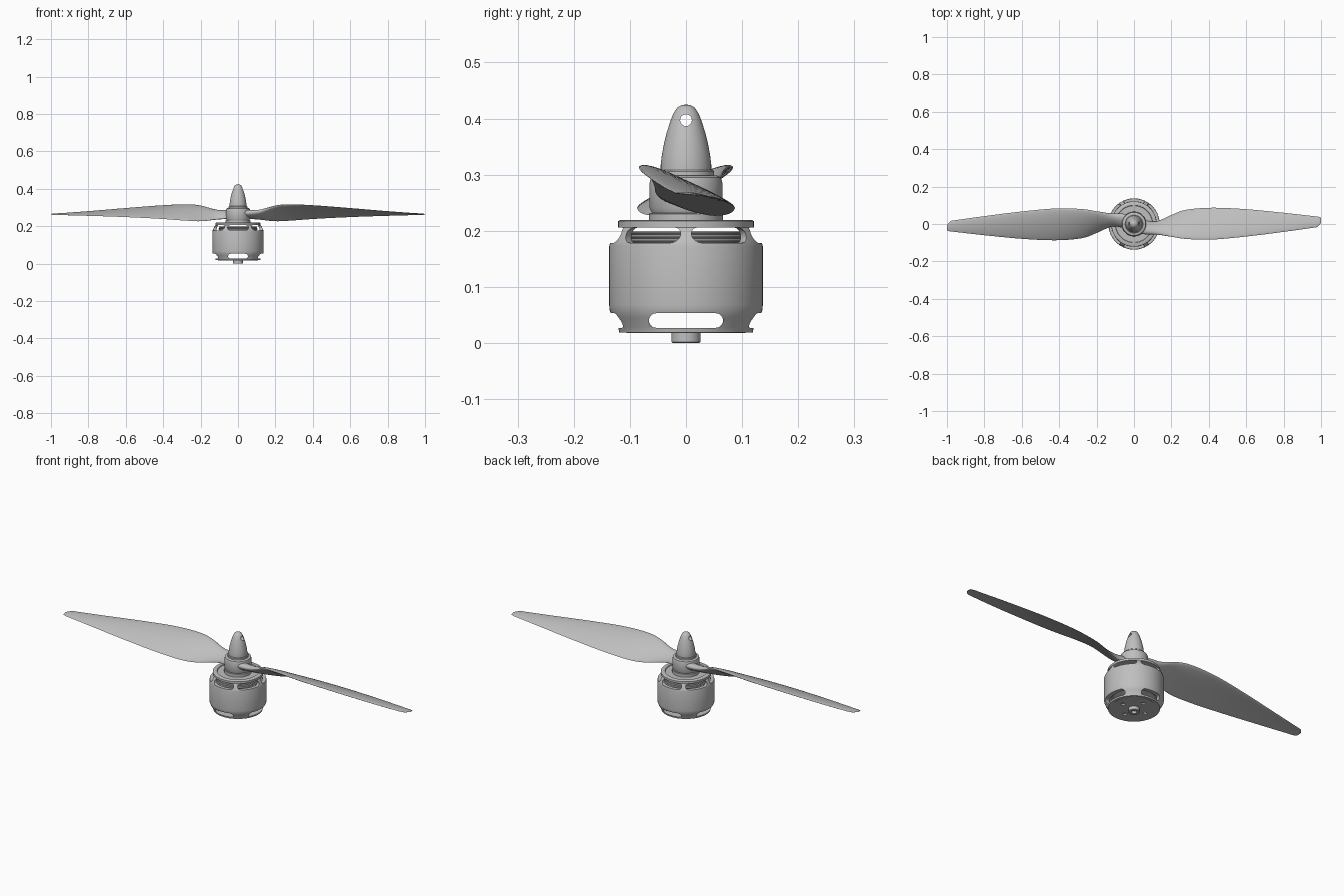
import bpy, bmesh, math
from mathutils import Vector, Matrix

cube = bpy.data.objects.get("Cube")
if cube:
    bpy.data.objects.remove(cube, do_unlink=True)

grey = bpy.data.materials.new("plain grey")
grey.use_nodes = True
colour = (0.52, 0.52, 0.52, 1)
grey.diffuse_color = colour
grey.node_tree.nodes["Principled BSDF"].inputs["Base Color"].default_value = colour


def finish(bm, name, angle=35):
    bmesh.ops.recalc_face_normals(bm, faces=bm.faces)
    mesh = bpy.data.meshes.new(name)
    bm.to_mesh(mesh)
    bm.free()
    mesh.materials.append(grey)
    obj = bpy.data.objects.new(name, mesh)
    bpy.context.collection.objects.link(obj)
    activate(obj)
    bpy.ops.object.shade_smooth_by_angle(angle=math.radians(angle))
    return obj


def activate(obj):
    bpy.ops.object.select_all(action='DESELECT')
    obj.select_set(True)
    bpy.context.view_layer.objects.active = obj


def lathe(name, profile, steps=72):
    """Spin an (r, z) profile about the vertical axis."""
    bm = bmesh.new()
    verts = [bm.verts.new((r, 0, z)) for r, z in profile]
    edges = [bm.edges.new(pair) for pair in zip(verts, verts[1:])]
    bmesh.ops.spin(bm, geom=verts + edges, axis=(0, 0, 1), cent=(0, 0, 0),
                   angle=math.tau, steps=steps, use_duplicate=False)
    bmesh.ops.remove_doubles(bm, verts=bm.verts, dist=0.0001)
    return finish(bm, name)


def prism(outline, start, end, matrix):
    """Extrude a 2D outline along local x, from start to end."""
    bm = bmesh.new()
    a, b = [[bm.verts.new(matrix @ Vector((x, u, v))) for u, v in outline]
            for x in (start, end)]
    bm.faces.new(a)
    bm.faces.new(b)
    for i in range(len(a)):
        bm.faces.new((a[i - 1], a[i], b[i], b[i - 1]))
    return finish(bm, "cutter")


def stadium(half_width, radius, count=10):
    """Rounded slot outline; zero straight length gives a circle."""
    points = []
    for side in (1, -1):
        for i in range(count + 1):
            t = math.pi * (i / count - 0.5)
            points.append((side * (half_width - radius + radius * math.cos(t)),
                           side * radius * math.sin(t)))
    if half_width == radius:
        points = points[:count] + points[count + 1:-1]
    return points


def cut(target, cutter):
    mod = target.modifiers.new("cut", 'BOOLEAN')
    mod.object = cutter
    mod.solver = 'EXACT'
    activate(target)
    bpy.ops.object.modifier_apply(modifier=mod.name)
    bpy.data.objects.remove(cutter, do_unlink=True)


def turn(degrees, z):
    return Matrix.Translation((0, 0, z)) @ Matrix.Rotation(math.radians(degrees), 4, 'Z')


# Motor can: hollow shell with tapered shoulders
can = lathe("motor_can", [
    (0.104, 0.019), (0.119, 0.019), (0.121, 0.028), (0.131, 0.045), (0.136, 0.058),
    (0.137, 0.068), (0.137, 0.172), (0.135, 0.18), (0.126, 0.2), (0.121, 0.206),
    (0.121, 0.217), (0.118, 0.219), (0.1, 0.219), (0.098, 0.215), (0, 0.215),
    (0, 0.206), (0.108, 0.206), (0.113, 0.19), (0.118, 0.175), (0.118, 0.065),
    (0.104, 0.028), (0.104, 0.019)])
for k in range(6):
    cut(can, prism(stadium(0.056, 0.0135), 0.085, 0.2, turn(30 + 60 * k, 0.192)))
for k in range(4):
    width = 0.053 if k % 2 else 0.066
    cut(can, prism(stadium(width, 0.013), 0.075, 0.2, turn(90 * k, 0.04)))

# Base plate with screw holes
base = lathe("base_plate", [(0, 0.018), (0.106, 0.018), (0.106, 0.026), (0, 0.026)])
down = Matrix.Rotation(math.radians(90), 4, 'Y')
for k in range(4):
    t = k * math.pi / 2
    place = Matrix.Translation((0.065 * math.cos(t), 0.065 * math.sin(t), 0))
    cut(base, prism(stadium(0.01, 0.01), -0.1, 0.1, place @ down))

lathe("shaft_end", [(0, 0.012), (0.012, 0.012), (0.012, 0), (0.024, 0), (0.026, 0.002),
                    (0.026, 0.02), (0, 0.02)], 40)

# Stator with ridged windings
ridges = [(0, 0.06)]
for i in range(20):
    z = 0.06 + 0.007 * i
    ridges += [(0.1, z), (0.103, z + 0.002), (0.103, z + 0.004), (0.1, z + 0.006)]
lathe("stator_windings", ridges + [(0, ridges[-1][1])], 48)

# Propeller mount, hub and washer
lathe("propeller_mount", [(0, 0.21), (0.066, 0.21), (0.066, 0.23), (0.064, 0.232), (0, 0.232)])
lathe("propeller_hub", [(0, 0.23), (0.06, 0.23), (0.065, 0.24), (0.065, 0.285),
                        (0.062, 0.295), (0.056, 0.298), (0, 0.298)])
lathe("washer", [(0, 0.296), (0.05, 0.296), (0.05, 0.306), (0.048, 0.308), (0, 0.308)])

# Spinner nut with a cross hole
spinner = lathe("spinner", [
    (0, 0.306), (0.045, 0.306), (0.045, 0.318), (0.043, 0.335), (0.039, 0.356),
    (0.034, 0.376), (0.028, 0.395), (0.022, 0.41), (0.015, 0.42), (0.008, 0.424),
    (0, 0.425)], 48)
cut(spinner, prism(stadium(0.0105, 0.0105), -0.1, 0.1, turn(0, 0.397)))

# Blade stations: x, front y, front z, back y, back z, thickness
stations = [
    (0.00, -0.050, 0.275, 0.040, 0.245, 0.040),
    (0.06, -0.054, 0.277, 0.020, 0.242, 0.036),
    (0.12, -0.055, 0.285, 0.014, 0.236, 0.030),
    (0.20, -0.068, 0.309, 0.048, 0.227, 0.022),
    (0.28, -0.080, 0.316, 0.076, 0.230, 0.018),
    (0.42, -0.083, 0.310, 0.087, 0.240, 0.014),
    (0.60, -0.067, 0.296, 0.079, 0.249, 0.011),
    (0.80, -0.042, 0.279, 0.060, 0.256, 0.008),
    (0.95, -0.021, 0.268, 0.043, 0.260, 0.005),
    (0.98, -0.015, 0.267, 0.040, 0.261, 0.004),
    (1.00, 0.006, 0.265, 0.034, 0.262, 0.002)]


def between(i, t):
    """Smooth interpolation of all station values."""
    last = len(stations) - 1
    a, b, c, d = (stations[min(max(i + k, 0), last)] for k in (-1, 0, 1, 2))
    row = []
    for p, q, r, s, in zip(a, b, c, d):
        row.append(q + 0.5 * t * (r - p + t * (2 * p - 5 * q + 4 * r - s
                                               + t * (3 * (q - r) + s - p))))
    return row


def section(row, count=14):
    """Cambered airfoil ring for one station."""
    x, front_y, front_z, back_y, back_z, thick = row
    front, back = Vector((x, front_y, front_z)), Vector((x, back_y, back_z))
    chord = back - front
    normal = Vector((0, -chord.z, chord.y)).normalized()
    ring = []
    for i in range(2 * count):
        angle = math.pi * i / count
        u = 0.5 - 0.5 * math.cos(angle)
        camber = 0.14 * chord.length * u * (1 - u)
        half = 0.5 * thick * math.sin(angle) * (1.2 - 0.5 * u)
        ring.append(front + chord * u + normal * (camber + half))
    return ring


def blade(name, degrees):
    rows = [between(i, t / 5) for i in range(len(stations) - 1) for t in range(5)]
    rows.append(stations[-1])
    bm = bmesh.new()
    rings = [[bm.verts.new(p) for p in section(row)] for row in rows]
    for a, b in zip(rings, rings[1:]):
        for i in range(len(a)):
            bm.faces.new((a[i - 1], a[i], b[i], b[i - 1]))
    bm.faces.new(rings[0])
    bm.faces.new(rings[-1])
    bm.transform(Matrix.Rotation(math.radians(degrees), 4, 'Z'))
    finish(bm, name, 50)


blade("left_blade", 0)
blade("right_blade", 180)

# Crisp edges on the cut parts
for part in (can, base, spinner):
    activate(part)
    bpy.ops.object.shade_smooth_by_angle(angle=math.radians(35))
